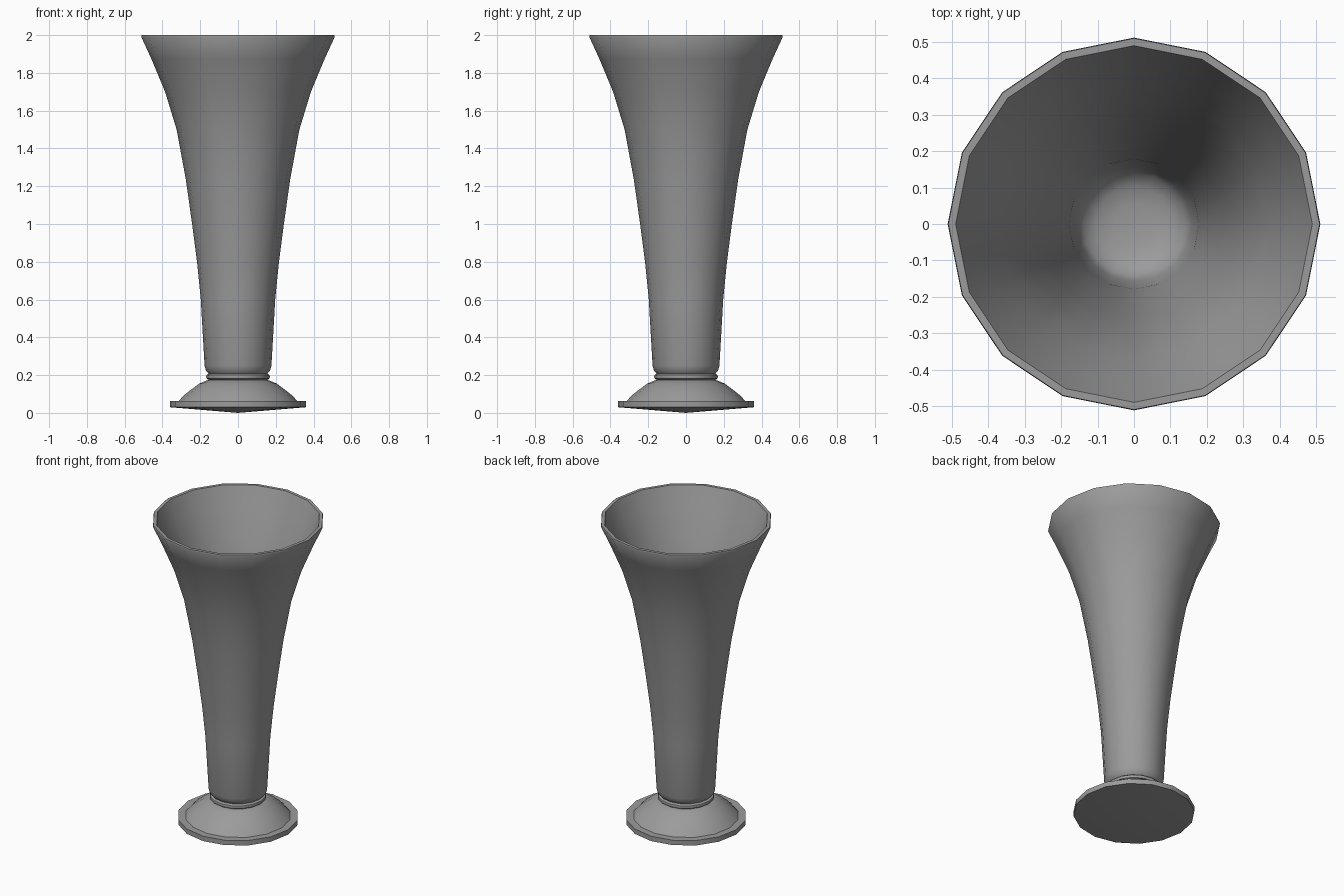
import bpy, bmesh
from math import cos, sin, tau, radians

SIDES = 16

cube = bpy.data.objects.get("Cube")
if cube:
    bpy.data.objects.remove(cube)

grey = bpy.data.materials.new("grey")
grey.use_nodes = True
colour = (0.33, 0.33, 0.33, 1)
grey.diffuse_color = colour
grey.node_tree.nodes["Principled BSDF"].inputs["Base Color"].default_value = colour


def lathe(name, profile):
    """Turn a (radius, height) profile around z; radius 0 closes to a point."""
    bm = bmesh.new()
    rings = []
    for r, z in profile:
        count = SIDES if r > 0 else 1
        rings.append([bm.verts.new((r * cos(tau * i / SIDES), r * sin(tau * i / SIDES), z))
                      for i in range(count)])
    for a, b in zip(rings, rings[1:]):
        for i in range(SIDES):
            j = (i + 1) % SIDES
            corners = [a[i % len(a)], a[j % len(a)], b[j % len(b)], b[i % len(b)]]
            bm.faces.new(list(dict.fromkeys(corners)))
    bmesh.ops.recalc_face_normals(bm, faces=bm.faces)
    mesh = bpy.data.meshes.new(name)
    bm.to_mesh(mesh)
    bm.free()
    mesh.materials.append(grey)
    obj = bpy.data.objects.new(name, mesh)
    bpy.context.collection.objects.link(obj)
    bpy.ops.object.select_all(action="DESELECT")
    obj.select_set(True)
    bpy.context.view_layer.objects.active = obj
    bpy.ops.object.shade_smooth_by_angle(angle=radians(40))
    return obj


# Foot: shallow cone underneath, thin slab edge, domed top
lathe("foot", [(0, 0), (0.36, 0.03), (0.36, 0.062), (0.315, 0.062), (0.287, 0.092),
               (0.25, 0.122), (0.205, 0.155), (0.15, 0.178), (0, 0.178)])

# Collar ring between foot and body
lathe("collar", [(0, 0.174), (0.155, 0.174), (0.167, 0.182), (0.169, 0.191),
                 (0.167, 0.2), (0.155, 0.208), (0, 0.208)])

# Flared body: outer wall up to the rim, then the inner wall down to a rounded floor
outer = [(0.155, 0.207), (0.169, 0.222), (0.177, 0.25), (0.197, 0.6), (0.217, 0.8),
         (0.243, 1.0), (0.276, 1.235), (0.325, 1.5), (0.386, 1.7), (0.459, 1.875),
         (0.512, 1.99)]
rim = [(0.51, 2.0), (0.49, 2.0)]
inner = [(r - 0.018, z) for r, z in reversed(outer[3:-1])]
floor = [(0.158, 0.3), (0.14, 0.262), (0.105, 0.24), (0.055, 0.23), (0, 0.23)]
lathe("body", [(0, 0.207)] + outer + rim + inner + floor)
